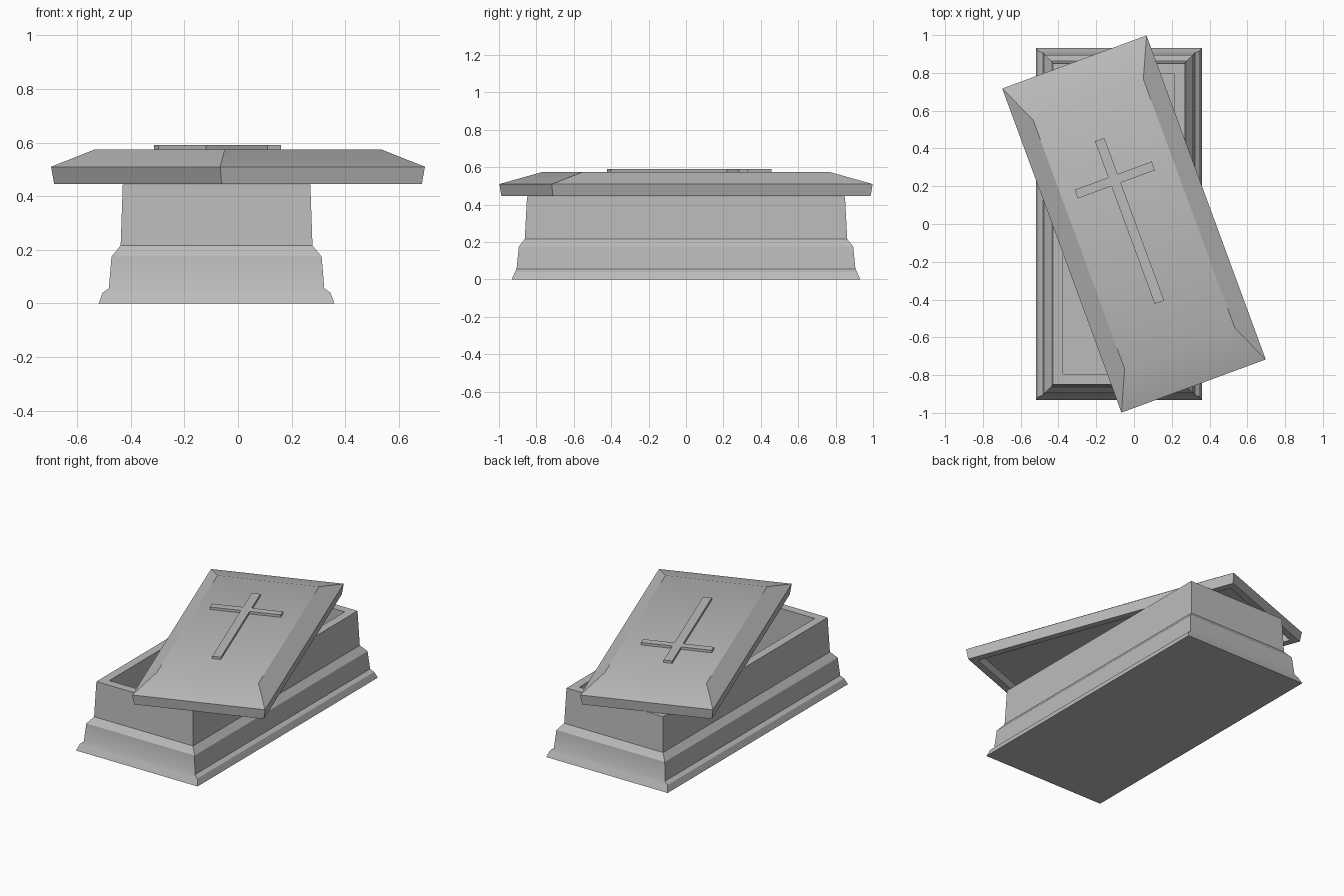
import bpy, bmesh, math

if "Cube" in bpy.data.objects:
    bpy.data.objects.remove(bpy.data.objects["Cube"], do_unlink=True)

stone = bpy.data.materials.new("grey_stone")
stone.use_nodes = True
stone.diffuse_color = (0.5, 0.5, 0.5, 1)
stone.node_tree.nodes["Principled BSDF"].inputs["Base Color"].default_value = (0.5, 0.5, 0.5, 1)


def finish(bm, name, location=(0, 0, 0), turn=0):
    """Turn a bmesh into a stone object."""
    bmesh.ops.recalc_face_normals(bm, faces=bm.faces)
    mesh = bpy.data.meshes.new(name)
    bm.to_mesh(mesh)
    bm.free()
    mesh.materials.append(stone)
    obj = bpy.data.objects.new(name, mesh)
    bpy.context.collection.objects.link(obj)
    obj.location = location
    obj.rotation_euler.z = math.radians(turn)
    return obj


def smooth(obj):
    bpy.ops.object.select_all(action="DESELECT")
    obj.select_set(True)
    bpy.context.view_layer.objects.active = obj
    bpy.ops.object.shade_smooth_by_angle(angle=math.radians(30))


def rectangular_loft(rings):
    """Join rectangles (half width, half length, height), capping both ends."""
    bm = bmesh.new()
    loops = [[bm.verts.new((sx * hx, sy * hy, z))
              for sx, sy in ((-1, -1), (1, -1), (1, 1), (-1, 1))]
             for hx, hy, z in rings]
    for low, high in zip(loops, loops[1:]):
        for i in range(4):
            j = (i + 1) % 4
            bm.faces.new((low[i], low[j], high[j], high[i]))
    bm.faces.new(loops[0])
    bm.faces.new(loops[-1])
    return bm


# Hollow tomb base with moulded plinth
base = finish(rectangular_loft([
    (0.44, 0.932, 0), (0.425, 0.914, 0.04), (0.402, 0.906, 0.057),
    (0.392, 0.894, 0.175), (0.358, 0.862, 0.216), (0.35, 0.85, 0.444),
    (0.295, 0.795, 0.444), (0.295, 0.795, 0.05)]),
    "tomb_base", (-0.08, 0, 0))
smooth(base)

# Lid turned askew, with bevelled top and recessed underside
TURN = 20.2
lid = finish(rectangular_loft([
    (0.345, 0.852, 0.49), (0.355, 0.862, 0.445), (0.398, 0.905, 0.445),
    (0.407, 0.914, 0.51), (0.311, 0.702, 0.575)]),
    "tomb_lid", turn=TURN)
smooth(lid)

# Raised cross on the lid
left, right, bottom, top = -0.043, 0.01, -0.435, 0.482
arm_left, arm_right, arm_low, arm_high = -0.232, 0.202, 0.229, 0.278
outline = [(left, bottom), (right, bottom), (right, arm_low), (arm_right, arm_low),
           (arm_right, arm_high), (right, arm_high), (right, top), (left, top),
           (left, arm_high), (arm_left, arm_high), (arm_left, arm_low), (left, arm_low)]
bm = bmesh.new()
face = bm.faces.new([bm.verts.new((x, y, 0.57)) for x, y in outline])
raised = bmesh.ops.extrude_face_region(bm, geom=[face], use_keep_orig=True)["geom"]
bmesh.ops.translate(bm, vec=(0, 0, 0.021),
                    verts=[v for v in raised if isinstance(v, bmesh.types.BMVert)])
finish(bm, "lid_cross", turn=TURN)
